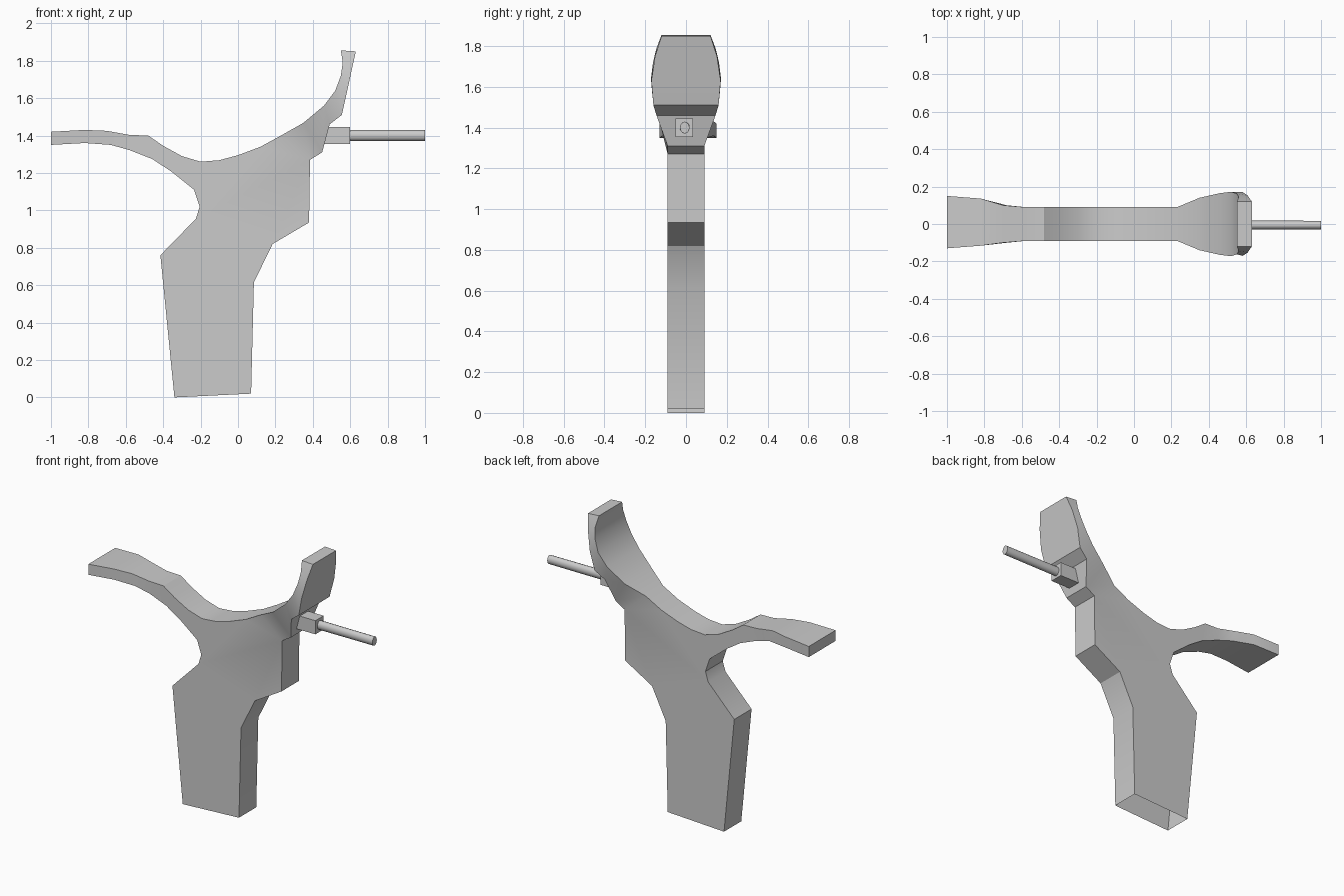
import bpy, bmesh, math
from mathutils import Matrix

if "Cube" in bpy.data.objects:
    bpy.data.objects.remove(bpy.data.objects["Cube"])

W = 0.09  # half thickness of the plain body

# Cross-sections: top (x, z), bottom (x, z), y range at top, y range at bottom
def sec(top, bot, wt, wb=None, shift=0.0):
    wb = wt if wb is None else wb
    return [(top[0], shift - wt, top[1]), (top[0], shift + wt, top[1]),
            (bot[0], shift + wb, bot[1]), (bot[0], shift - wb, bot[1])]

rear_arm = [
    sec((-1.0, 1.42), (-1.0, 1.35), 0.14, shift=0.01),
    sec((-0.82, 1.43), (-0.82, 1.36), 0.126, shift=0.01),
    sec((-0.70, 1.425), (-0.68, 1.35), 0.10),
    sec((-0.58, 1.403), (-0.58, 1.322), W),
    sec((-0.48, 1.40), (-0.46, 1.275), W),
    sec((-0.40, 1.345), (-0.36, 1.21), W),
    sec((-0.30, 1.29), (-0.235, 1.11), W),
]
front_wing = [
    sec((0.23, 1.40), (0.385, 1.27), W),
    sec((0.35, 1.468), (0.45, 1.31), 0.14, W),
    sec((0.46, 1.56), (0.49, 1.46), 0.165, 0.145),
    sec((0.52, 1.64), (0.555, 1.51), 0.172, 0.16),
    sec((0.55, 1.72), (0.582, 1.63), 0.162, 0.17),
    sec((0.56, 1.79), (0.608, 1.75), 0.145, 0.152),
    sec((0.55, 1.855), (0.63, 1.85), 0.12),
]
# Body outline between the two strips: upper curve, then lower edge back
body_top = [(-0.2, 1.26), (-0.1, 1.268), (0.0, 1.295), (0.12, 1.34)]
body_low = [(0.38, 0.935), (0.185, 0.82), (0.085, 0.615), (0.07, 0.02),
            (-0.34, 0.0), (-0.415, 0.76), (-0.225, 0.955), (-0.205, 1.02)]


def finish(bm, name, angle=30):
    bmesh.ops.recalc_face_normals(bm, faces=bm.faces)
    me = bpy.data.meshes.new(name)
    bm.to_mesh(me)
    bm.free()
    ob = bpy.data.objects.new(name, me)
    bpy.context.collection.objects.link(ob)
    bpy.ops.object.select_all(action='DESELECT')
    ob.select_set(True)
    bpy.context.view_layer.objects.active = ob
    bpy.ops.object.shade_smooth_by_angle(angle=math.radians(angle))
    return ob


# Grip, rear arm and front wing as one shell, open underneath
bm = bmesh.new()

def strip(sections):
    rings = [[bm.verts.new(p) for p in s] for s in sections]
    for a, b in zip(rings, rings[1:]):
        for i in range(4):
            j = (i + 1) % 4
            bm.faces.new((a[i], a[j], b[j], b[i]))
    return rings

arm = strip(rear_arm)
wing = strip(front_wing)
bm.faces.new(arm[0])
bm.faces.new(wing[-1])

def side(y, top_i, bot_i):
    mk = lambda pts: [bm.verts.new((x, y, z)) for x, z in pts]
    return ([arm[-1][top_i]] + mk(body_top) + [wing[0][top_i], wing[0][bot_i]]
            + mk(body_low) + [arm[-1][bot_i]])

front, back = side(-W, 0, 3), side(W, 1, 2)
bm.faces.new(front)
bm.faces.new(back)
n_top = len(body_top) + 1          # edge joining the wing
open_edge = n_top + 1 + 4          # underside edge left open
for i in range(len(front) - 1):
    if i not in (n_top, open_edge):
        bm.faces.new((front[i], front[i + 1], back[i + 1], back[i]))
finish(bm, "grip_body")

# Square mount block behind the rod
bm = bmesh.new()
bmesh.ops.create_cube(bm, size=1, matrix=Matrix.Translation((0.51, -0.008, 1.4))
                      @ Matrix.Diagonal((0.18, 0.086, 0.09, 1)))
finish(bm, "rod_mount")

# Slightly oval rod
bm = bmesh.new()
bmesh.ops.create_cone(bm, cap_ends=True, segments=12, radius1=0.03, radius2=0.029, depth=0.42,
                      matrix=Matrix.Translation((0.79, -0.006, 1.4))
                      @ Matrix.Diagonal((1, 0.8, 1, 1)) @ Matrix.Rotation(math.pi / 2, 4, 'Y'))
finish(bm, "rod", 40)
